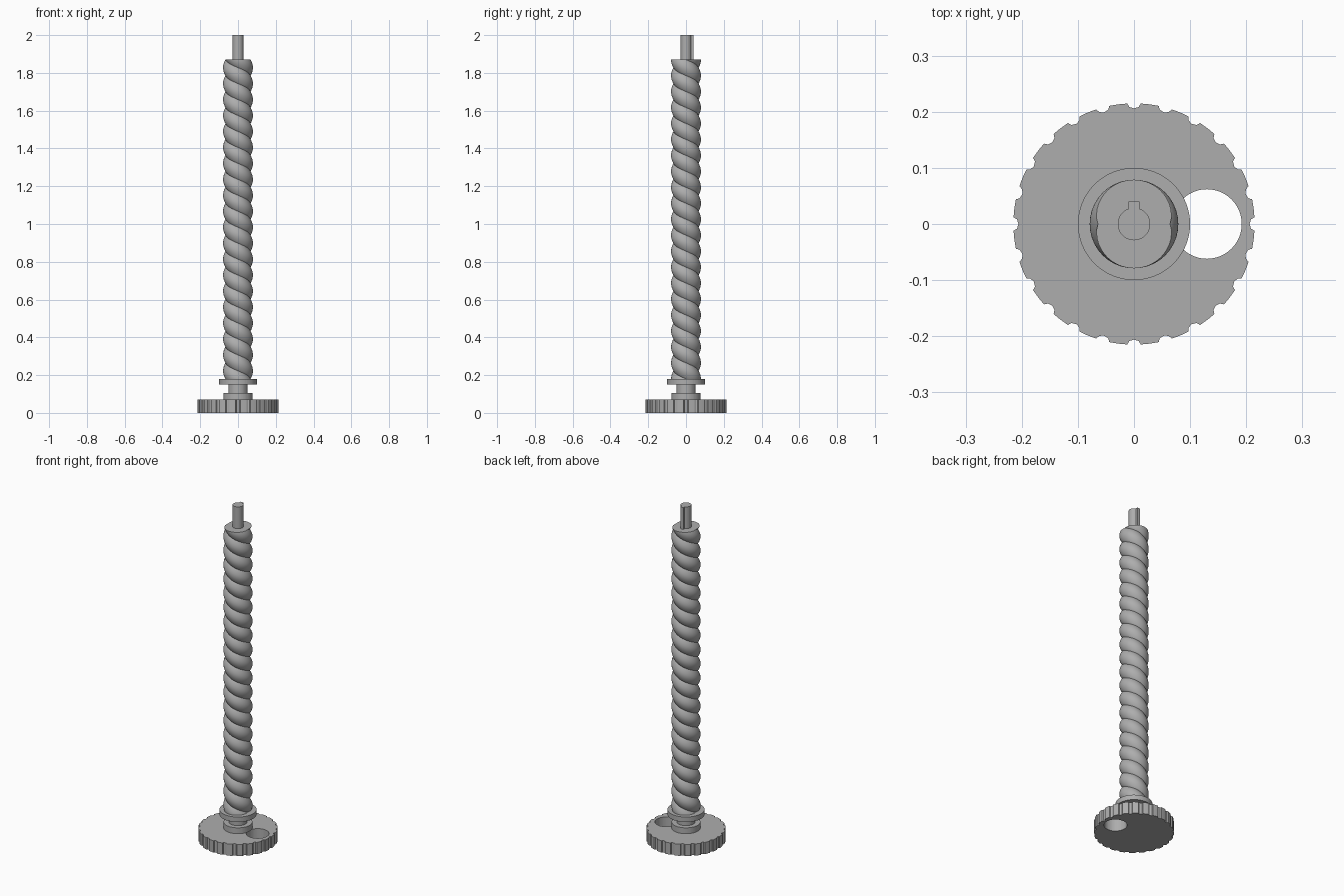
import bpy
import bmesh
from math import sin, cos, pi, tau, hypot, atan2, radians

cube = bpy.data.objects.get("Cube")
if cube:
    bpy.data.objects.remove(cube, do_unlink=True)

steel = bpy.data.materials.new("plain_grey")
steel.use_nodes = True
GREY = (0.42, 0.42, 0.42, 1)
steel.diffuse_color = GREY
steel.node_tree.nodes["Principled BSDF"].inputs["Base Color"].default_value = GREY


def polar(r, a, cx=0):
    return (cx + r * cos(a), r * sin(a))


def circle(r, n=64, cx=0):
    return [polar(r, tau * i / n, cx) for i in range(n)]


def plate(name, loops, z0, z1):
    """Extrude closed outlines; inner outlines become holes."""
    curve = bpy.data.curves.new(name, "CURVE")
    curve.dimensions = "2D"
    curve.fill_mode = "BOTH"
    curve.extrude = (z1 - z0) / 2
    for loop in loops:
        spline = curve.splines.new("POLY")
        spline.points.add(len(loop) - 1)
        for p, (x, y) in zip(spline.points, loop):
            p.co = (x, y, 0, 1)
        spline.use_cyclic_u = True
        spline.use_smooth = False
    curve.materials.append(steel)
    ob = bpy.data.objects.new(name, curve)
    ob.location.z = (z0 + z1) / 2
    bpy.context.collection.objects.link(ob)
    return ob


# Hand wheel: round rim with scalloped grip notches and a finger hole
NOTCHES, RIM, BITE = 24, 0.215, 0.012
rim = []
for k in range(NOTCHES):
    a = tau * k / NOTCHES
    for t in (-90, -45, 0, 45, 90):
        s = radians(t)
        rim.append(polar(RIM - 0.009 * cos(s), a + BITE * sin(s) / RIM))
    rim += [polar(RIM, a + tau / NOTCHES * f) for f in (0.4, 0.6)]
plate("hand_wheel", [rim, circle(0.062, 48, 0.13)], 0, 0.07)

# Stepped hub between wheel and screw
plate("hub_boss", [circle(0.078)], 0.07, 0.105)
plate("hub_neck", [circle(0.05)], 0.105, 0.15)
plate("thrust_collar", [circle(0.1)], 0.15, 0.18)

# Drive end with a raised key on the back side
half = 0.01
a0 = atan2((0.029 ** 2 - half ** 2) ** 0.5, half)
span = tau - (pi - 2 * a0)
shaft = [polar(0.029, pi - a0 + span * i / 40) for i in range(41)]
plate("keyed_shaft", [shaft + [(half, 0.04), (-half, 0.04)]], 1.87, 2.0)

# Two-start screw: an oval section twisted up the axis
Z0, Z1, SIDES, RINGS, SPACING = 0.18, 1.87, 48, 400, 0.0845
bm = bmesh.new()
rings = []
for j in range(RINGS + 1):
    z = Z0 + (Z1 - Z0) * j / RINGS
    turn = pi * (Z1 - z) / SPACING
    ring = []
    for i in range(SIDES):
        a = tau * i / SIDES
        r = 0.064 + 0.015 * abs(sin(a)) ** 0.8
        ring.append(bm.verts.new((*polar(r, a + turn), z)))
    rings.append(ring)
for low, high in zip(rings, rings[1:]):
    for i in range(SIDES):
        n = (i + 1) % SIDES
        bm.faces.new((low[i], low[n], high[n], high[i]))
bm.faces.new(rings[0][::-1])
bm.faces.new(rings[-1])
mesh = bpy.data.meshes.new("screw_thread")
bm.to_mesh(mesh)
bm.free()
mesh.materials.append(steel)
screw = bpy.data.objects.new("screw_thread", mesh)
bpy.context.collection.objects.link(screw)
bpy.context.view_layer.objects.active = screw
screw.select_set(True)
bpy.ops.object.shade_smooth_by_angle(angle=radians(40))
